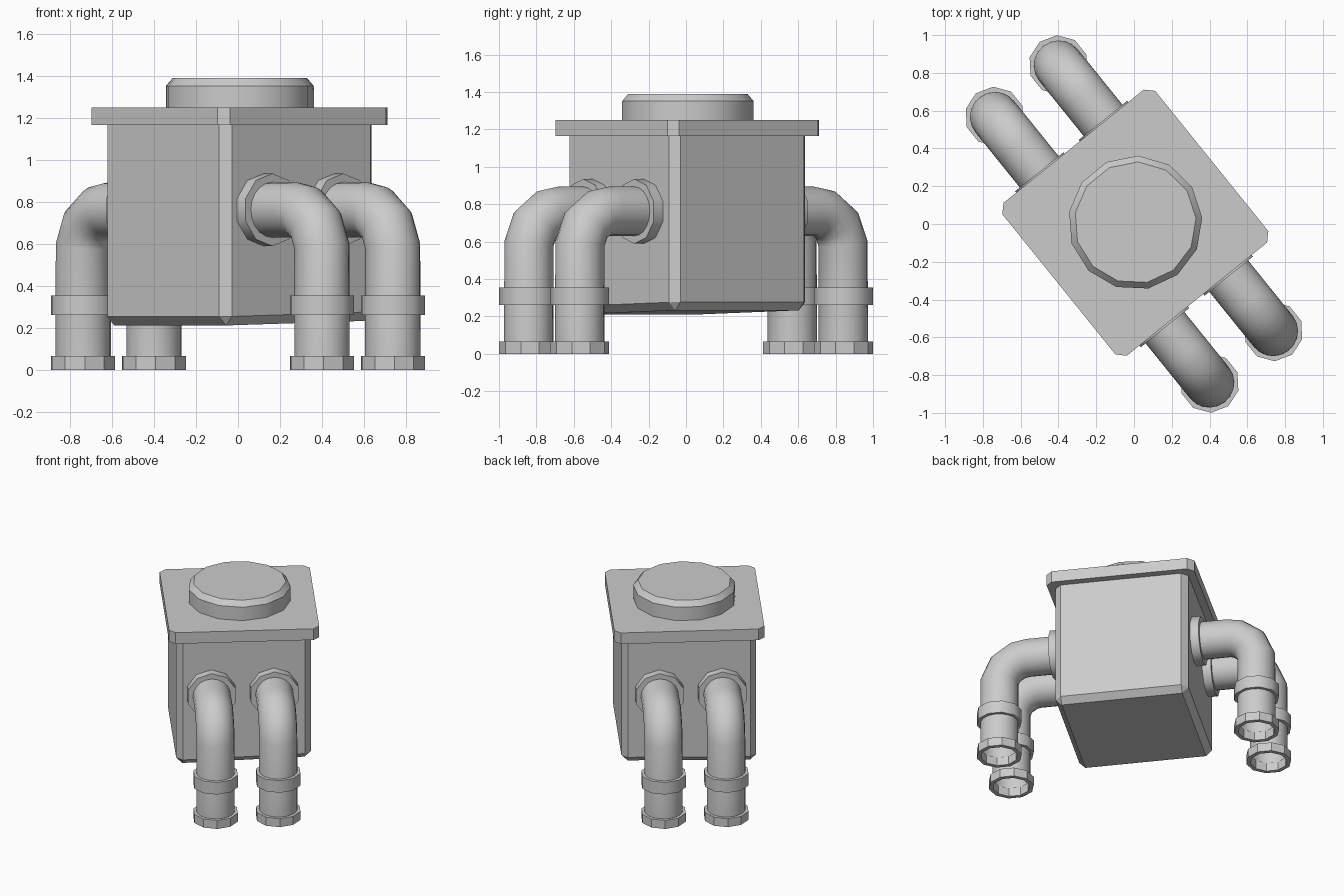
import bpy, bmesh
from math import sin, cos, pi, radians
from mathutils import Matrix, Vector

if "Cube" in bpy.data.objects:
    bpy.data.objects.remove(bpy.data.objects["Cube"])

grey = bpy.data.materials.new("plain_grey")
grey.use_nodes = True
grey.diffuse_color = (0.6, 0.6, 0.6, 1)
grey.node_tree.nodes["Principled BSDF"].inputs["Base Color"].default_value = (0.6, 0.6, 0.6, 1)

TURN = Matrix.Rotation(radians(38.9), 4, 'Z')
CENTRE = Matrix.Translation((0.007, 0.007, 0)) @ TURN
PIPE_R = 0.132


def finish(name, bm, matrix, smooth=None):
    """Turn a bmesh into a named object, smoothed below the given angle."""
    bmesh.ops.recalc_face_normals(bm, faces=bm.faces)
    mesh = bpy.data.meshes.new(name)
    bm.to_mesh(mesh)
    bm.free()
    mesh.materials.append(grey)
    obj = bpy.data.objects.new(name, mesh)
    bpy.context.collection.objects.link(obj)
    obj.matrix_world = matrix
    if smooth:
        bpy.ops.object.select_all(action='DESELECT')
        bpy.context.view_layer.objects.active = obj
        obj.select_set(True)
        bpy.ops.object.shade_smooth_by_angle(angle=radians(smooth))
    return obj


def box(name, half, bottom, top, chamfer, keep, tilt=0):
    """Square block with the edges picked by keep chamfered."""
    bm = bmesh.new()
    bmesh.ops.create_cube(bm, size=2)
    for v in bm.verts:
        low = v.co.z < 0
        v.co.z = bottom + tilt * v.co.x if low else top
        v.co.x *= half
        v.co.y *= half
    edges = [e for e in bm.edges if keep(e)]
    bmesh.ops.bevel(bm, geom=edges, offset=chamfer, segments=1, affect='EDGES')
    return finish(name, bm, CENTRE)


def skin(bm, rings, closed=False):
    """Bridge successive rings of points with quads."""
    loops = [[bm.verts.new(p) for p in ring] for ring in rings]
    pairs = list(zip(loops, loops[1:]))
    if closed:
        pairs.append((loops[-1], loops[0]))
    for a, b in pairs:
        for i in range(len(a)):
            j = (i + 1) % len(a)
            bm.faces.new((a[i], a[j], b[j], b[i]))
    return loops


def circle(radius, z, sides, start=0.0):
    return [Vector((radius * cos(start + 2 * pi * i / sides),
                    radius * sin(start + 2 * pi * i / sides), z)) for i in range(sides)]


def collar(name, outer, low, high, matrix, smooth=None):
    """Hollow ring around a pipe."""
    bm = bmesh.new()
    inner = PIPE_R - 0.004
    profile = [(inner, low), (outer, low), (outer, high), (inner, high)]
    skin(bm, [circle(r, z, 10, pi / 10) for r, z in profile], closed=True)
    return finish(name, bm, matrix, smooth)


# Tank body with chamfered sides and a slightly sloping bottom
box("tank_body", 0.467, 0.222, 1.17, 0.043,
    lambda e: min(v.co.z for v in e.verts) < 1, tilt=0.012)

# Flat lid with chamfered corners
box("tank_lid", 0.52, 1.165, 1.25, 0.043,
    lambda e: abs(e.verts[0].co.z - e.verts[1].co.z) > 0.05)

# Round cap on the lid
bm = bmesh.new()
loops = skin(bm, [circle(r, z, 13, -pi / 2) for r, z in
                  ((0.355, 1.245), (0.355, 1.352), (0.322, 1.39))])
bm.faces.new(loops[-1])
bm.faces.new(loops[0])
finish("round_cap", bm, CENTRE, 30)

# Four elbow pipes: two on each side, each with flange, band and foot
REACH, HEIGHT, BEND = 0.906, 0.762, 0.2
for side, spin in (("front", pi), ("back", 0)):
    for hand, across in (("first", -0.217), ("second", 0.217)):
        place = TURN @ Matrix.Rotation(spin, 4, 'Z') @ Matrix.Translation((across, 0, 0))
        label = f"{side}_{hand}"

        # Path stations as (distance out, height, tilt)
        stations = [(REACH, 0.03, 0)]
        for deg in (8, 39, 70, 90):
            a = radians(deg)
            stations.append((REACH - BEND + BEND * cos(a), HEIGHT - BEND + BEND * sin(a), a))
        stations.append((0.44, HEIGHT, pi / 2))
        bm = bmesh.new()
        skin(bm, [[Matrix.Translation((0, out, z)) @ Matrix.Rotation(a, 4, 'X') @ p
                   for p in circle(PIPE_R, 0, 20)] for out, z, a in stations])
        finish(label + "_pipe", bm, place, 40)

        foot = place @ Matrix.Translation((0, REACH, 0))
        collar(label + "_foot", 0.158, 0, 0.065, foot)
        collar(label + "_band", 0.158, 0.262, 0.354, foot, 40)
        wall = place @ Matrix.Translation((0, 0, HEIGHT)) @ Matrix.Rotation(-pi / 2, 4, 'X')
        collar(label + "_flange", 0.173, 0.45, 0.53, wall, 40)
